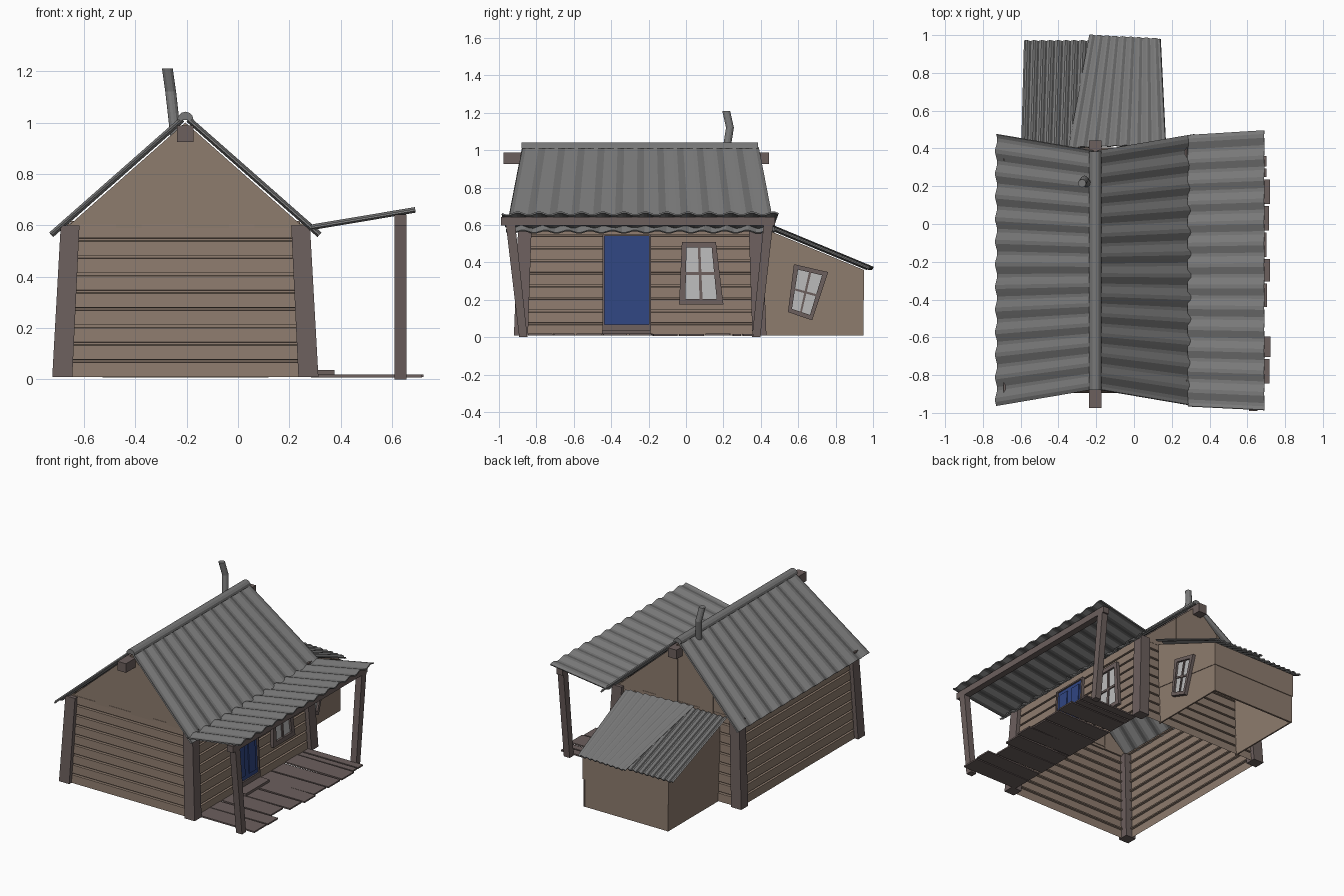
import bpy, bmesh, math, random
from mathutils import Vector as V

if "Cube" in bpy.data.objects:
    bpy.data.objects.remove(bpy.data.objects["Cube"])
random.seed(4)
CX, CY = -0.205, -0.245      # centre of the main cabin


def mat(name, r, g, b):
    m = bpy.data.materials.new(name)
    m.diffuse_color = (r, g, b, 1)
    m.use_nodes = True
    m.node_tree.nodes["Principled BSDF"].inputs["Base Color"].default_value = m.diffuse_color
    return m


WALL = mat("wall_wood", 0.27, 0.20, 0.155)
DARK = mat("dark_wood", 0.15, 0.115, 0.11)
TIN = mat("tin", 0.19, 0.19, 0.19)
BLUE = mat("door_blue", 0.03, 0.06, 0.22)
GLASS = mat("glass", 0.5, 0.5, 0.5)


def finish(name, bm, m):
    bmesh.ops.recalc_face_normals(bm, faces=bm.faces)
    me = bpy.data.meshes.new(name)
    bm.to_mesh(me)
    bm.free()
    me.materials.append(m)
    ob = bpy.data.objects.new(name, me)
    bpy.context.collection.objects.link(ob)
    return ob


def loft(name, rings, m, caps=True):
    bm = bmesh.new()
    vs = [[bm.verts.new(p) for p in r] for r in rings]
    n = len(rings[0])
    for a, b in zip(vs, vs[1:]):
        for i in range(n):
            bm.faces.new((a[i], a[(i + 1) % n], b[(i + 1) % n], b[i]))
    if caps:
        bm.faces.new(vs[0])
        bm.faces.new(vs[-1])
    return finish(name, bm, m)


def prisms(name, polys, d, m):
    """Extrude each polygon by vector d, all in one object."""
    bm = bmesh.new()
    for poly in polys:
        a = [bm.verts.new(p) for p in poly]
        b = [bm.verts.new(V(p) + V(d)) for p in poly]
        bm.faces.new(a)
        bm.faces.new(b)
        for i in range(len(a)):
            j = (i + 1) % len(a)
            bm.faces.new((a[i], a[j], b[j], b[i]))
    return finish(name, bm, m)


def rect(x0, x1, y0, y1, z):
    return [(x0, y0, z), (x1, y0, z), (x1, y1, z), (x0, y1, z)]


def box(name, x0, x1, y0, y1, z0, z1, m):
    return loft(name, [rect(x0, x1, y0, y1, z0), rect(x0, x1, y0, y1, z1)], m)


def tin(name, a, b, c, d, waves, amp):
    """Corrugated sheet: top edge a-b, bottom edge c-d."""
    a, b, c, d = map(V, (a, b, c, d))
    n = (b - a).cross(c - a).normalized()
    bm = bmesh.new()
    k = waves * 6
    rows = []
    for i in range(k + 1):
        o = n * amp * math.sin(i / 6 * 2 * math.pi)
        rows.append([bm.verts.new(p.lerp(q, i / k) + o) for p, q in ((a, b), (c, d))])
    for p, q in zip(rows, rows[1:]):
        bm.faces.new((p[0], q[0], q[1], p[1]))
    ob = finish(name, bm, TIN)
    s = ob.modifiers.new("thickness", 'SOLIDIFY')
    s.thickness, s.offset = 0.008, 0
    return ob


def patch(q, u0, u1, v0, v1):
    """Part of a quad (bottom-left, bottom-right, top-right, top-left)."""
    q = [V(p) for p in q]
    f = lambda u, v: q[0].lerp(q[1], u).lerp(q[3].lerp(q[2], u), v)
    return [f(u0, v0), f(u1, v0), f(u1, v1), f(u0, v1)]


def border(q, u, v):
    return [patch(q, 0, u, 0, 1), patch(q, 1 - u, 1, 0, 1),
            patch(q, u, 1 - u, 0, v), patch(q, u, 1 - u, 1 - v, 1)]


def window(name, q):
    prisms(name + "_frame", border(q, 0.14, 0.09), (0.024, 0, 0), DARK)
    prisms(name + "_bars", [patch(q, 0.465, 0.535, 0.05, 0.95),
                            patch(q, 0.1, 0.9, 0.475, 0.52)], (0.018, 0, 0), DARK)
    prisms(name + "_glass", [patch(q, 0.1, 0.9, 0.06, 0.94)], (0.01, 0, 0), GLASS)


# Cabin walls: leaning planks with grooves, open underneath
rings = []
for i in range(9):
    for dz, inset in ((0, 0), (0.055, 0), (0.058, 0.013), (0.0665, 0.013)):
        z = 0.01 + i * 0.0675 + dz
        hx, hy = 0.49 - 0.05 * z - inset, 0.65 - 0.04 * z - inset
        rings.append(rect(CX - hx, CX + hx, CY - hy, CY + hy, z))
loft("plank_walls", rings, WALL, caps=False)

# Gables of vertical boards
xs = [-0.46, -0.27, -0.17, 0, 0.17, 0.27, 0.46]
for name, s in (("front", -1), ("back", 1)):
    for j in (0, 1):
        polys = [[(CX + x, CY + s * (0.612 + 0.004 * j), z) for x, z in
                  ((p, 0.59), (q, 0.59), (q, 1.0 - 0.885 * abs(q)), (p, 1.0 - 0.885 * abs(p)))]
                 for p, q in list(zip(xs, xs[1:]))[j::2]]
        prisms(f"{name}_gable_boards_{j}", polys, (0, s * 0.012, 0), WALL)

# Leaning corner posts
for sx in (-1, 1):
    for sy in (-1, 1):
        def ring(xi, xo, yi, yo, z):
            return rect(CX + sx * xi, CX + sx * xo, CY + sy * yi, CY + sy * yo, z)
        loft("corner_post", [ring(0.44, 0.518, 0.6, 0.675, 0.01),
                             ring(0.412, 0.485, 0.58, 0.652, 0.6)], DARK)

# Main roof, ridge cap and ridge beam
for name, s in (("left", -1), ("right", 1)):
    tin(name + "_roof", (CX + s * 0.012, -0.875, 1.012), (CX + s * 0.012, 0.388, 1.012),
        (CX + s * 0.522, -0.962, 0.563), (CX + s * 0.522, 0.475, 0.563), 12, 0.009)
arc = [(0.032 * math.cos(a), 0.032 * math.sin(a)) for a in [math.pi * i / 6 for i in range(7)]]
loft("ridge_cap", [[(CX + x, y, 1.01 + z) for x, z in arc] for y in (-0.88, 0.385)], TIN)
box("ridge_beam", CX - 0.032, CX + 0.032, -0.975, 0.443, 0.925, 0.988, DARK)

# Bent stove pipe
pipe = []
for x, y, z in ((-0.243, 0.208, 0.95), (-0.262, 0.235, 1.12), (-0.275, 0.215, 1.21)):
    pipe.append([(x + 0.021 * math.cos(i * math.pi / 6), y + 0.021 * math.sin(i * math.pi / 6), z)
                 for i in range(12)])
ob = loft("stove_pipe", pipe, TIN)

# Porch roof, beam and leaning posts
tin("porch_roof", (0.285, -0.965, 0.592), (0.285, 0.47, 0.592),
    (0.69, -0.985, 0.66), (0.69, 0.495, 0.66), 13, 0.008)
box("porch_beam", 0.61, 0.655, -0.99, 0.475, 0.598, 0.642, DARK)
for name, y0, y1 in (("front", -0.87, -0.94), ("back", 0.375, 0.442)):
    loft(name + "_porch_post", [rect(0.61, 0.655, y0 - 0.022, y0 + 0.022, 0),
                                rect(0.61, 0.655, y1 - 0.025, y1 + 0.025, 0.62)], DARK)

# Porch deck boards
boards = [(0.305, 0.36), (0.25, 0.295), (0.105, 0.235), (-0.035, 0.095), (-0.175, -0.045),
          (-0.305, -0.185), (-0.44, -0.315), (-0.585, -0.45), (-0.705, -0.595), (-0.845, -0.715)]
for i, (y0, y1) in enumerate(boards):
    z = 0.006 + random.uniform(0, 0.004)
    x1 = 0.66 if i == 7 else random.uniform(0.70, 0.725)
    j = random.uniform(-0.008, 0.008)
    prisms("deck_board", [[(0.285, y0 + j, z), (x1, y0, z), (x1, y1, z), (0.285, y1 + j, z)]],
           (0, 0, 0.01), DARK)
box("door_step", 0.28, 0.375, -0.45, -0.19, 0.016, 0.036, DARK)


# Door and window on the leaning right wall
def wx(z):
    return CX + 0.488 - 0.05 * z


def on_wall(pts):
    return [(wx(z), y, z) for y, z in pts]


door = on_wall([(-0.447, 0.035), (-0.187, 0.035), (-0.187, 0.55), (-0.447, 0.55)])
prisms("door_frame", border(door, 0.045, 0.065)[:3] + [patch(door, 0, 1, 0.98, 1)], (0.022, 0, 0), DARK)
prisms("door", [patch(door, 0.045, 0.955, 0.065, 0.98)], (0.012, 0, 0), BLUE)
prisms("door_panels", [patch(door, 0.13, 0.41, 0.12, 0.93),
                       patch(door, 0.58, 0.86, 0.12, 0.93)], (0.018, 0, 0), BLUE)
window("cabin_window", on_wall([(-0.037, 0.175), (0.2, 0.175), (0.16, 0.508), (-0.022, 0.508)]))


# Lean-to walls, each a lower and a slightly proud upper board
def roof_z(y):
    return 0.603 - 0.415 * (y - 0.4)


def seam(y):
    return 0.27 - 0.13 * (y - 0.4)


Y0, Y1 = 0.39, 0.95
for name, x, s in (("right", 0.108, 1), ("left", -0.518, -1)):
    prisms(f"shed_{name}_lower", [[(x, Y0, 0.008), (x, Y1, 0.008), (x, Y1, seam(Y1)), (x, Y0, seam(Y0))]],
           (s * 0.01, 0, 0), WALL)
    prisms(f"shed_{name}_upper", [[(x, Y0, seam(Y0)), (x, Y1, seam(Y1)), (x, Y1, roof_z(Y1) - 0.015),
                                   (x, Y0, roof_z(Y0) - 0.015)]], (s * 0.014, 0, 0), WALL)
box("shed_back_lower", -0.528, 0.118, 0.935, 0.948, 0.008, seam(Y1), WALL)
box("shed_back_upper", -0.532, 0.122, 0.935, 0.953, seam(Y1), roof_z(Y1) - 0.015, WALL)
window("shed_window", [(0.12, y, z) for y, z in
                       ((0.545, 0.134), (0.674, 0.09), (0.76, 0.348), (0.577, 0.39))])

# Lean-to roof: straight sheet and a skewed sheet overlapping it
tin("shed_roof_left", (-0.595, 0.405, roof_z(0.405)), (-0.22, 0.405, roof_z(0.405)),
    (-0.58, 0.97, roof_z(0.97)), (-0.2, 0.97, roof_z(0.97)), 9, 0.006)
tin("shed_roof_right", (-0.345, 0.405, roof_z(0.405) + 0.014), (0.168, 0.42, roof_z(0.42) + 0.005),
    (-0.235, 1.0, roof_z(1.0) + 0.014), (0.14, 0.98, roof_z(0.98) + 0.005), 9, 0.006)
